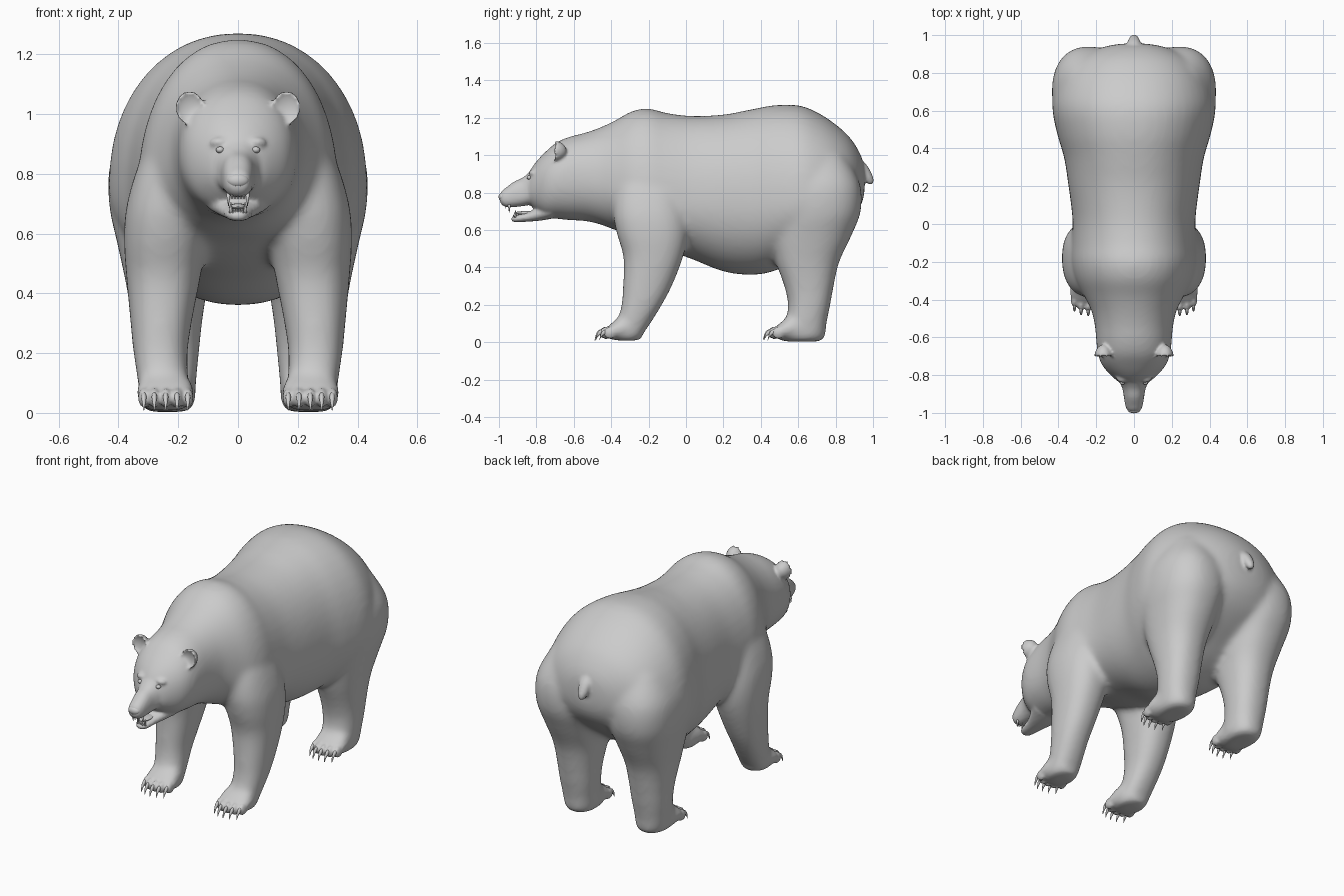
import bpy, bmesh, math
from mathutils import Vector, Matrix

if "Cube" in bpy.data.objects:
    bpy.data.objects.remove(bpy.data.objects["Cube"])


def add_mesh(name, bm):
    bmesh.ops.recalc_face_normals(bm, faces=bm.faces[:])
    me = bpy.data.meshes.new(name)
    bm.to_mesh(me)
    bm.free()
    me.shade_smooth()
    ob = bpy.data.objects.new(name, me)
    bpy.context.collection.objects.link(ob)
    return ob


def smooth_rows(rows, sub):
    # Catmull-Rom interpolation between section rows
    out = []
    for i in range(len(rows) - 1):
        p = [rows[max(0, min(len(rows) - 1, i + k))] for k in (-1, 0, 1, 2)]
        for j in range(sub):
            t = j / sub
            out.append([0.5 * (2 * b + (c - a) * t + (2 * a - 5 * b + 4 * c - d) * t * t
                               + (3 * b - a - 3 * c + d) * t ** 3) for a, b, c, d in zip(*p)])
    return out + [list(rows[-1])]


def loft(name, rows, axis, n=2.1, seg=32, sub=4, side=1):
    # row = position, low u, high u, low x, high x, u of widest point (u is z or y)
    bm = bmesh.new()
    rings = []
    for t, u0, u1, x0, x1, um in smooth_rows(rows, sub):
        ring = []
        for k in range(seg):
            a = 2 * math.pi * k / seg
            c, s = math.cos(a), math.sin(a)
            c = math.copysign(abs(c) ** (2 / n), c)
            s = math.copysign(abs(s) ** (2 / n), s)
            x = side * ((x0 + x1) / 2 + (x1 - x0) / 2 * c)
            u = um + s * ((u1 - um) if s > 0 else (um - u0))
            ring.append(bm.verts.new((x, t, u) if axis == 'y' else (x, u, t)))
        rings.append(ring)
    for a, b in zip(rings, rings[1:]):
        for k in range(seg):
            bm.faces.new((a[k], a[(k + 1) % seg], b[(k + 1) % seg], b[k]))
    bm.faces.new(rings[0])
    bm.faces.new(rings[-1])
    return add_mesh(name, bm)


def centred(rows):
    # y, low z, high z, widest z, half width
    return [(y, a, b, -w, w, m) for y, a, b, m, w in rows]


def plain(rows):
    return [(t, a, b, c, d, (a + b) / 2) for t, a, b, c, d in rows]


def ball(name, loc, rad, cup=False):
    bm = bmesh.new()
    bmesh.ops.create_uvsphere(bm, u_segments=32, v_segments=20, radius=1)
    for v in bm.verts:
        if cup and v.co.y < 0:
            v.co.y *= -0.35
    bmesh.ops.transform(bm, matrix=Matrix.Translation(loc) @ Matrix.Diagonal((*rad, 1)), verts=bm.verts[:])
    return add_mesh(name, bm)


def fuse(name, parts, voxel, iterations):
    bpy.ops.object.select_all(action='DESELECT')
    for p in parts:
        p.select_set(True)
    ob = parts[0]
    bpy.context.view_layer.objects.active = ob
    bpy.ops.object.join()
    m = ob.modifiers.new("remesh", 'REMESH')
    m.mode = 'VOXEL'
    m.voxel_size = voxel
    s = ob.modifiers.new("smooth", 'SMOOTH')
    s.factor = 0.5
    s.iterations = iterations
    for mod in ("remesh", "smooth"):
        bpy.ops.object.modifier_apply(modifier=mod)
    ob.name = name
    ob.data.shade_smooth()
    return ob


# torso, neck and skull as one lofted form
torso = loft("torso", centred([
    (-.845, .745, .905, .80, .075), (-.80, .70, .968, .83, .125), (-.75, .665, 1.02, .85, .168),
    (-.69, .66, 1.07, .865, .192), (-.62, .652, 1.10, .87, .2), (-.54, .648, 1.12, .87, .207),
    (-.46, .63, 1.148, .86, .225), (-.38, .60, 1.185, .82, .265), (-.29, .57, 1.235, .76, .315),
    (-.2, .53, 1.25, .74, .335), (-.1, .49, 1.225, .74, .33), (.03, .445, 1.21, .75, .326),
    (.2, .378, 1.217, .76, .347), (.35, .36, 1.245, .76, .37), (.47, .38, 1.267, .76, .405),
    (.6, .44, 1.267, .76, .432), (.7, .51, 1.23, .76, .42), (.8, .58, 1.165, .78, .375),
    (.88, .65, 1.09, .81, .295), (.935, .73, 1.0, .85, .17), (.955, .80, .93, .86, .07)]), 'y', 2.15, 48)

# legs and feet
front_leg = plain([(1.0, -.28, -.1, .1, .24), (.85, -.37, -.02, .08, .325), (.7, -.39, .005, .085, .372),
                   (.58, -.37, .01, .105, .382), (.455, -.335, -.015, .125, .374), (.3, -.337, -.075, .155, .36),
                   (.2, -.345, -.128, .168, .35), (.1, -.37, -.19, .165, .335), (.03, -.385, -.24, .165, .325),
                   (.008, -.37, -.26, .18, .31)])
hind_leg = plain([(1.0, .55, .85, .1, .35), (.85, .47, .93, .05, .425), (.7, .455, .935, .045, .432),
                  (.57, .45, .885, .07, .405), (.43, .48, .82, .1, .375), (.3, .525, .79, .12, .355),
                  (.2, .545, .772, .13, .345), (.1, .53, .752, .14, .335), (.03, .5, .745, .145, .325),
                  (.003, .52, .72, .165, .305)])
foot = plain([(-.235, .015, .07, .2, .29), (-.27, .008, .13, .165, .325), (-.34, .008, .14, .148, .338),
              (-.4, .015, .1, .145, .338), (-.43, .022, .075, .17, .315)])
parts = [torso]
for s in (-1, 1):
    parts.append(loft("front_leg", front_leg, 'z', 2.3, side=s))
    parts.append(loft("hind_leg", hind_leg, 'z', 2.3, side=s))
    for dy in (0, .9):
        parts.append(loft("foot", [(r[0] + dy, *r[1:]) for r in foot], 'y', 2.4, side=s))
body = fuse("body", parts, .016, 12)

# muzzle, lower jaw, tail
parts = [body]
parts.append(loft("muzzle", centred([
    (-.76, .73, .97, .82, .11), (-.82, .735, .925, .81, .085), (-.87, .728, .882, .79, .062),
    (-.92, .722, .858, .78, .053), (-.96, .722, .828, .77, .046), (-.985, .735, .808, .77, .036),
    (-.995, .755, .79, .772, .02)]), 'y', 2.3))
parts.append(loft("lower_jaw", centred([
    (-.72, .66, .76, .71, .11), (-.78, .65, .725, .69, .078), (-.84, .645, .698, .672, .053),
    (-.89, .642, .683, .663, .042), (-.92, .643, .676, .66, .031), (-.935, .65, .668, .66, .015)]), 'y', 2.3))
parts.append(loft("tail", plain([
    (.985, .89, .93, -.02, .02), (.94, .91, .972, -.036, .036), (.89, .925, .998, -.032, .032),
    (.86, .955, 1.004, -.022, .022), (.845, .975, .998, -.01, .01)]), 'z', 2))

# ears, brows and toes
toe_x = (.168, .204, .242, .28, .315)
toe_y = (-.405, -.425, -.43, -.425, -.405)
for s in (-1, 1):
    parts.append(ball("ear", (s * .162, -.71, 1.022), (.049, .072, .056), True))
    parts.append(ball("brow", (s * .06, -.815, .905), (.035, .025, .018)))
    for dy in (0, .9):
        for x, y in zip(toe_x, toe_y):
            parts.append(ball("toe", (s * x, y + dy, .05), (.019, .035, .033)))
body = fuse("bear_body", parts, .009, 3)

# claws
for s in (-1, 1):
    for pre, dy in (("front", 0), ("hind", .9)):
        for x, y in zip(toe_x, toe_y):
            y += dy
            loft(pre + "_claw", plain([
                (y - .015, .04, .07, x - .009, x + .009), (y - .035, .038, .066, x - .009, x + .009),
                (y - .05, .024, .046, x - .006, x + .006), (y - .058, .008, .014, x - .002, x + .002)]),
                'y', 2, seg=10, sub=3, side=s)

# nose, eyes, tongue
ball("nose", (0, -.98, .777), (.036, .022, .024))
ball("tongue", (0, -.86, .69), (.03, .06, .011))
for s in (-1, 1):
    ball("eye", (s * .06, -.838, .88), (.014, .013, .011))

# teeth: upper and lower canines plus a row of small incisors
def tooth(name, x, y, z, r, h):
    bm = bmesh.new()
    bmesh.ops.create_cone(bm, cap_ends=True, segments=10, radius1=r, radius2=r * .15, depth=abs(h))
    rot = Matrix.Rotation(math.pi if h < 0 else 0, 4, 'X')
    bmesh.ops.transform(bm, matrix=Matrix.Translation((x, y, z + h / 2)) @ rot, verts=bm.verts[:])
    return add_mesh(name, bm)


for s in (-1, 1):
    tooth("lower_canine", s * .024, -.912, .668, .007, .038)
    tooth("upper_canine", s * .032, -.945, .735, .008, -.042)
for i in range(-2, 3):
    tooth("lower_incisor", i * .008, -.922, .665, .0045, .02)
    tooth("upper_incisor", i * .01, -.966, .735, .005, -.02)
